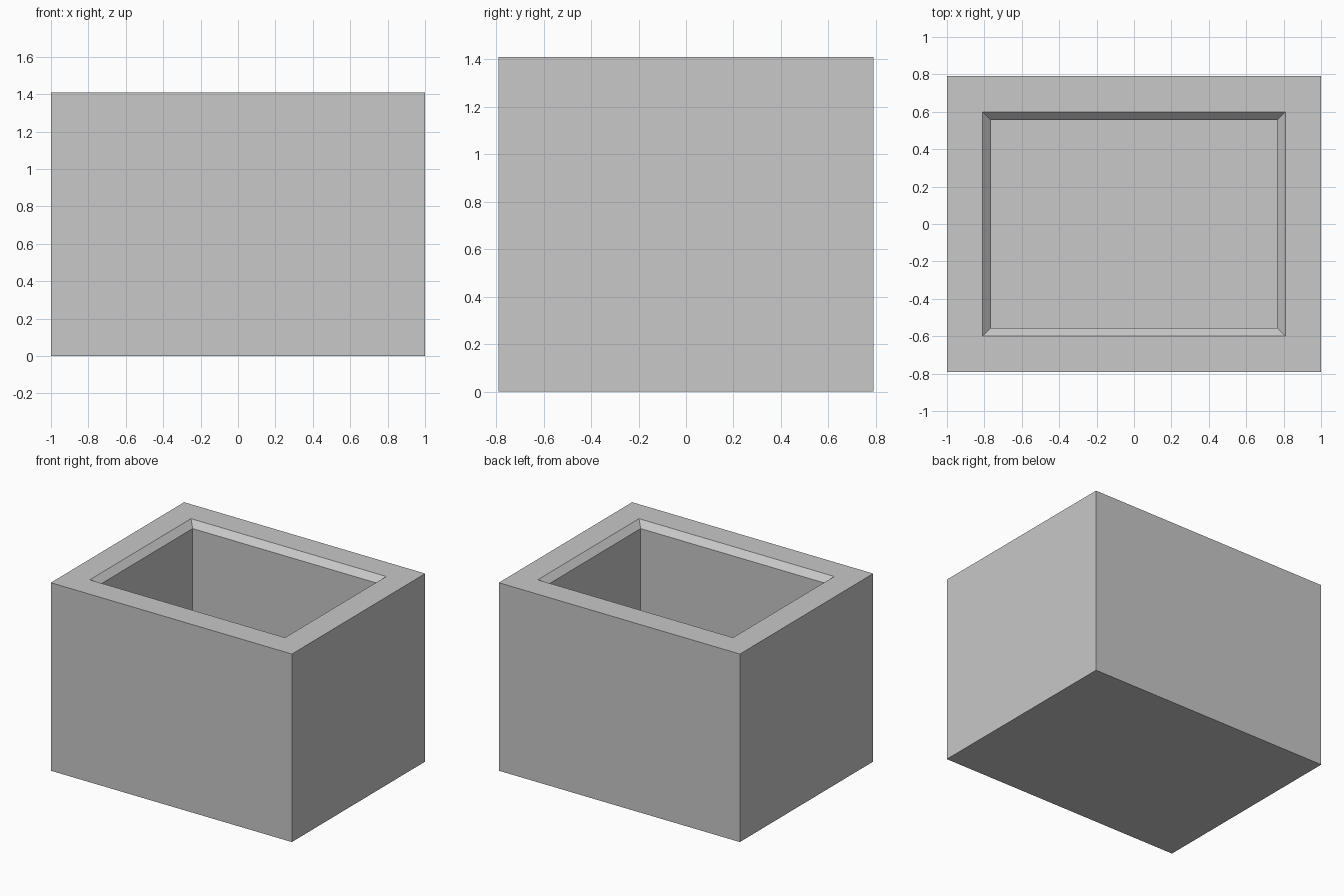
import bpy
import bmesh

WIDTH, DEPTH, HEIGHT = 2.0, 1.58, 1.41
RIM = 0.19        # flat rim width
CHAMFER = 0.045   # slope inside the rim
FLOOR = 0.235     # floor thickness

cube = bpy.data.objects.get("Cube")
if cube:
    bpy.data.objects.remove(cube, do_unlink=True)

# Plain grey material
grey = bpy.data.materials.new("plain_grey")
grey.use_nodes = True
colour = (0.58, 0.58, 0.58, 1.0)
grey.diffuse_color = colour
grey.node_tree.nodes["Principled BSDF"].inputs["Base Color"].default_value = colour

# Solid block
bm = bmesh.new()
bmesh.ops.create_cube(bm, size=1.0)
for v in bm.verts:
    v.co.x *= WIDTH
    v.co.y *= DEPTH
    v.co.z = (v.co.z + 0.5) * HEIGHT
bm.normal_update()
top = max(bm.faces, key=lambda f: f.calc_center_median().z)

# Flat rim, then the chamfered lip
bmesh.ops.inset_region(bm, faces=[top], thickness=RIM, use_even_offset=True)
bmesh.ops.inset_region(bm, faces=[top], thickness=CHAMFER, use_even_offset=True)
for v in top.verts:
    v.co.z -= CHAMFER

# Straight cavity walls down to the floor
result = bmesh.ops.extrude_discrete_faces(bm, faces=[top])
for v in result["faces"][0].verts:
    v.co.z = FLOOR

bmesh.ops.recalc_face_normals(bm, faces=bm.faces)
mesh = bpy.data.meshes.new("open_box")
bm.to_mesh(mesh)
bm.free()
mesh.materials.append(grey)
box = bpy.data.objects.new("open_box", mesh)
bpy.context.collection.objects.link(box)
